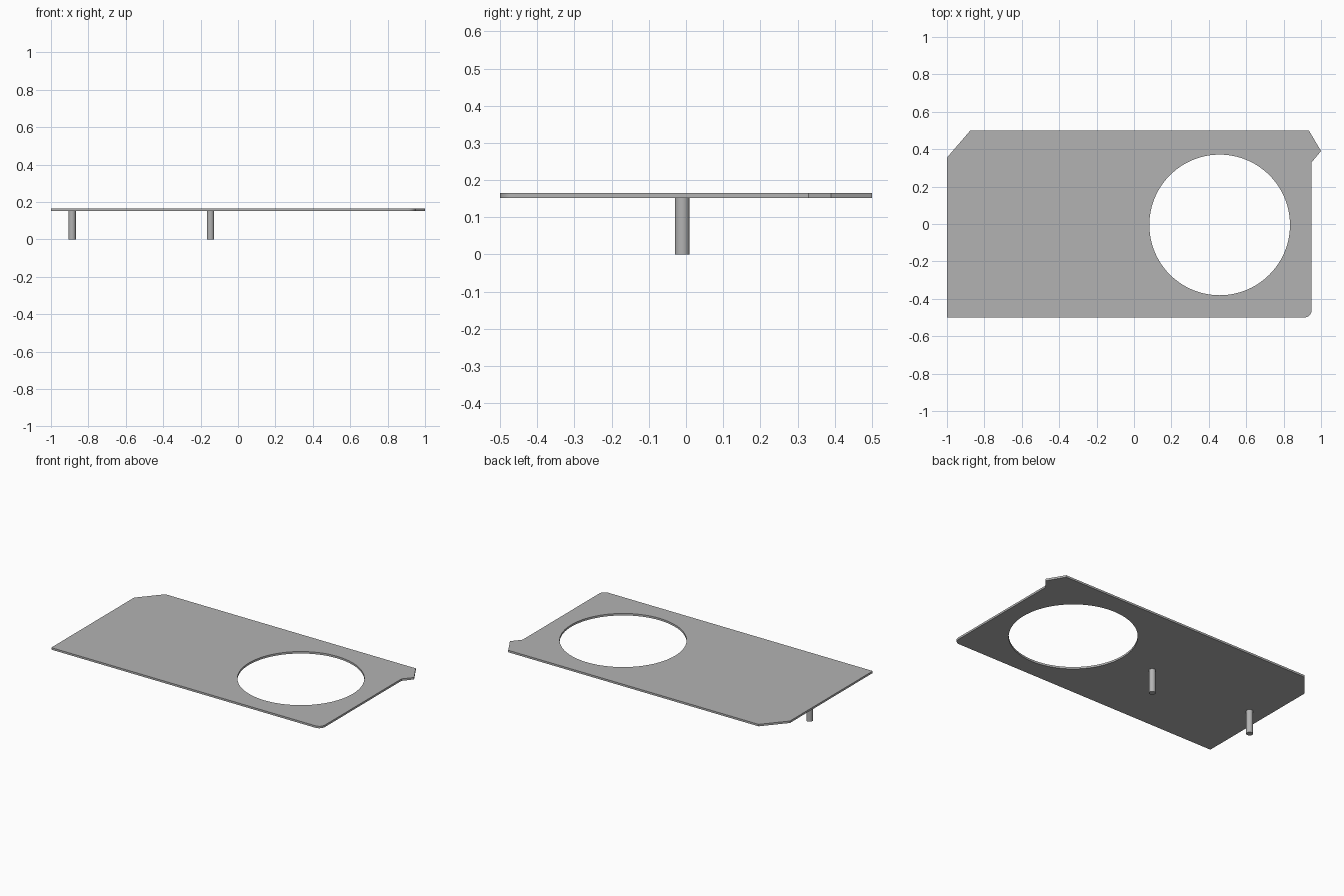
import bpy, bmesh
from math import pi, cos, sin, radians

cube = bpy.data.objects.get("Cube")
if cube:
    bpy.data.objects.remove(cube, do_unlink=True)

PLATE_BOTTOM, PLATE_TOP = 0.152, 0.165

grey = bpy.data.materials.new("plain grey")
grey.use_nodes = True
colour = (0.45, 0.45, 0.45, 1)
grey.diffuse_color = colour
grey.node_tree.nodes["Principled BSDF"].inputs["Base Color"].default_value = colour


def arc(cx, cy, radius, start, end, steps):
    """Points along an arc, angles in degrees."""
    angles = [radians(start + (end - start) * i / steps) for i in range(steps + 1)]
    return [(cx + radius * cos(a), cy + radius * sin(a)) for a in angles]


def finish(obj):
    obj.data.materials.append(grey)
    bpy.ops.object.select_all(action='DESELECT')
    obj.select_set(True)
    bpy.context.view_layer.objects.active = obj
    bpy.ops.object.shade_smooth_by_angle(angle=radians(30))


def add_plate(name, loops):
    """Fill an outline with its holes and extrude it upwards."""
    bm = bmesh.new()
    edges = []
    for loop in loops:
        verts = [bm.verts.new((x, y, PLATE_BOTTOM)) for x, y in loop]
        edges += [bm.edges.new((v, verts[i - 1])) for i, v in enumerate(verts)]
    bmesh.ops.triangle_fill(bm, use_beauty=True, use_dissolve=False, edges=edges)
    top = bmesh.ops.extrude_face_region(bm, geom=bm.faces[:], use_keep_orig=True)
    raised = [g for g in top["geom"] if isinstance(g, bmesh.types.BMVert)]
    bmesh.ops.translate(bm, verts=raised, vec=(0, 0, PLATE_TOP - PLATE_BOTTOM))
    bmesh.ops.recalc_face_normals(bm, faces=bm.faces[:])
    mesh = bpy.data.meshes.new(name)
    bm.to_mesh(mesh)
    bm.free()
    obj = bpy.data.objects.new(name, mesh)
    bpy.context.collection.objects.link(obj)
    finish(obj)


# Flat plate: cut back corners, small side hook, rounded front corner, round opening
outline = [(-1, -0.5)] + arc(0.91, -0.46, 0.04, -90, 0, 8) + [
    (0.95, 0.33), (1, 0.39), (0.935, 0.5), (-0.875, 0.5), (-1, 0.355)]
opening = arc(0.458, -0.005, 0.376, 0, 360, 96)[:-1]
add_plate("plate", [outline, opening])

# Two round pegs under the plate
for name, x in (("outer_peg", -0.887), ("inner_peg", -0.147)):
    bpy.ops.mesh.primitive_cylinder_add(
        vertices=32, radius=0.02, depth=PLATE_BOTTOM,
        location=(x, -0.01, PLATE_BOTTOM / 2))
    peg = bpy.context.object
    peg.name = name
    finish(peg)
